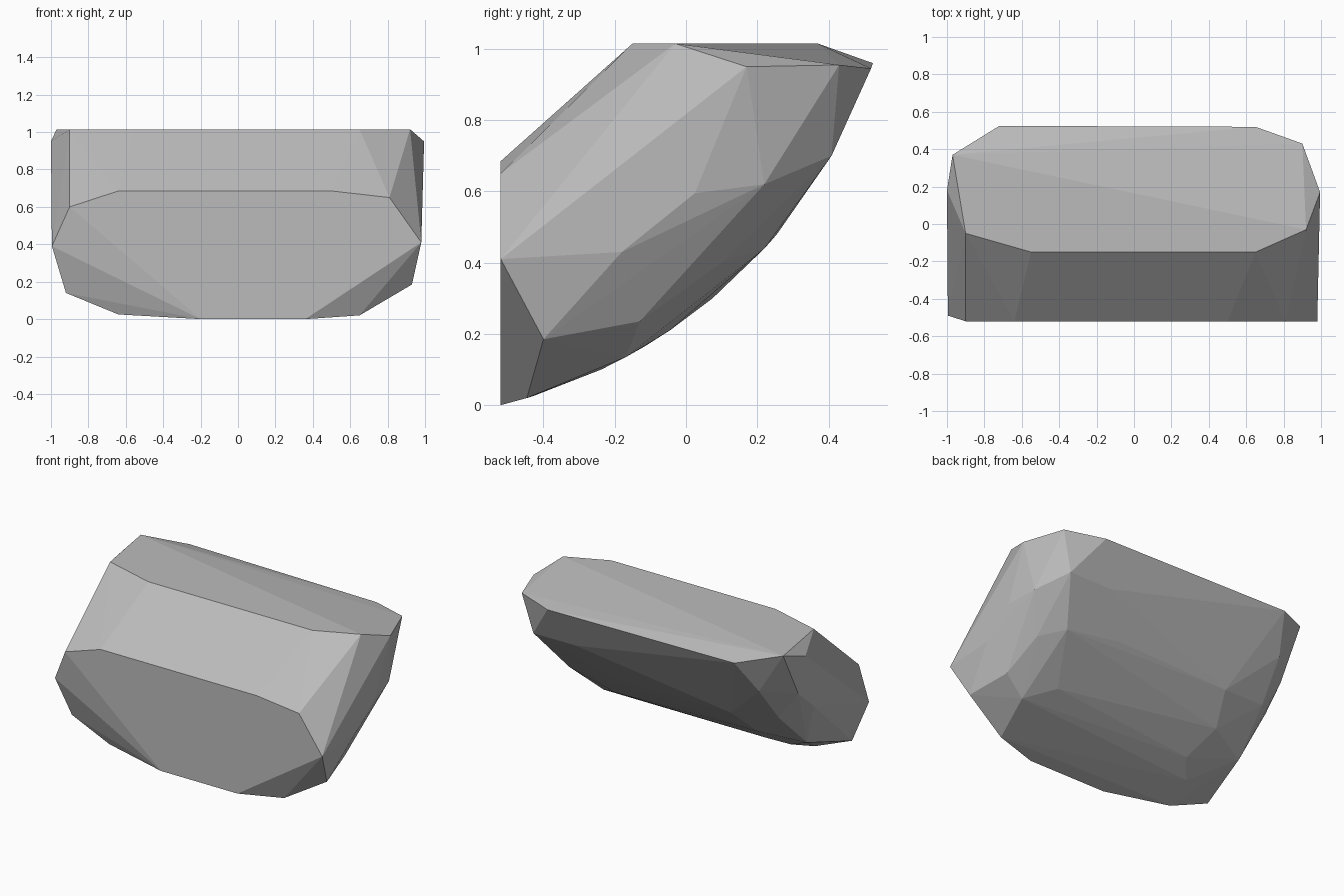
import bpy
import bmesh
import math
from mathutils import Vector

default_cube = bpy.data.objects.get("Cube")
if default_cube:
    bpy.data.objects.remove(default_cube, do_unlink=True)

FRONT_Y = -0.52
TOP_Z = 1.015
ARC_Y, ARC_Z, ARC_RADIUS = -0.865, 1.424, 1.465


def keel_depth(height):
    """Depth of the round underside at a given height."""
    return ARC_Y + math.sqrt(ARC_RADIUS ** 2 - (height - ARC_Z) ** 2)


def on_front(x, z):
    return Vector((x, FRONT_Y, z))


def on_top(x, y):
    return Vector((x, y, TOP_Z))


def on_keel(x, z):
    return Vector((x, keel_depth(z), z))


def make_material(name, colour):
    material = bpy.data.materials.new(name)
    material.use_nodes = True
    material.diffuse_color = colour
    shader = next(n for n in material.node_tree.nodes if n.type == "BSDF_PRINCIPLED")
    shader.inputs["Base Color"].default_value = colour
    shader.inputs["Roughness"].default_value = 0.8
    return material


def make_hull(name, points, material):
    """Wrap a faceted, flat-shaded convex stone around the points."""
    mesh = bpy.data.meshes.new(name)
    bm = bmesh.new()
    for point in points:
        bm.verts.new(point)
    result = bmesh.ops.convex_hull(bm, input=bm.verts[:])
    spare = set(result["geom_interior"]) | set(result["geom_unused"])
    spare = [item for item in spare if isinstance(item, bmesh.types.BMVert)]
    bmesh.ops.delete(bm, geom=spare, context="VERTS")
    # Merge the triangles of the flat front and top
    bmesh.ops.dissolve_limit(bm, angle_limit=math.radians(0.5),
                             verts=bm.verts[:], edges=bm.edges[:])
    bmesh.ops.recalc_face_normals(bm, faces=bm.faces[:])
    bm.to_mesh(mesh)
    bm.free()
    mesh.materials.append(material)
    stone = bpy.data.objects.new(name, mesh)
    bpy.context.collection.objects.link(stone)
    return stone


# Upright front facet
front_rim = [on_front(x, z) for x, z in (
    (-0.9, 0.6), (-0.64, 0.685), (0.5, 0.685), (0.81, 0.65),
    (0.98, 0.41), (0.36, 0), (-0.2, 0))]

# Level top facet
top_rim = [on_top(x, y) for x, y in (
    (-0.97, 0.37), (-0.9, -0.05), (-0.55, -0.15), (0.65, -0.15), (0.92, -0.03))]

# Rounded underside, from the back rim down to the front
keel = [on_keel(x, z) for x, z in (
    (0.65, 0.945), (-0.72, 0.96), (0.83, 0.7), (0.52, 0.7),
    (0.32, 0.48), (0.7, 0.44), (-0.5, 0.465), (-0.57, 0.3),
    (0.55, 0.21), (-0.5, 0.165), (0.72, 0.135), (-0.6, 0.1),
    (0.65, 0.02), (-0.64, 0.025))]

# Chipped corners at the two ends
left_end = [Vector(p) for p in (
    (0.9, 0.43, 0.955), (0.995, 0.17, 0.95), (0.95, 0.22, 0.62),
    (0.985, 0.025, 0.595), (0.98, -0.18, 0.43), (0.83, 0.1, 0.4),
    (0.87, -0.13, 0.235), (0.93, -0.4, 0.185))]
right_end = [Vector(p) for p in (
    (-1, 0.18, 0.95), (-0.8, 0.38, 0.74), (-0.96, 0.2, 0.7),
    (-0.97, 0.05, 0.56), (-0.82, 0.2, 0.5), (-0.85, -0.05, 0.25),
    (-0.92, -0.42, 0.14), (-0.995, -0.49, 0.39))]

stone_grey = make_material("stone_grey", (0.5, 0.5, 0.5, 1))
make_hull("faceted_rock", front_rim + top_rim + keel + left_end + right_end, stone_grey)
